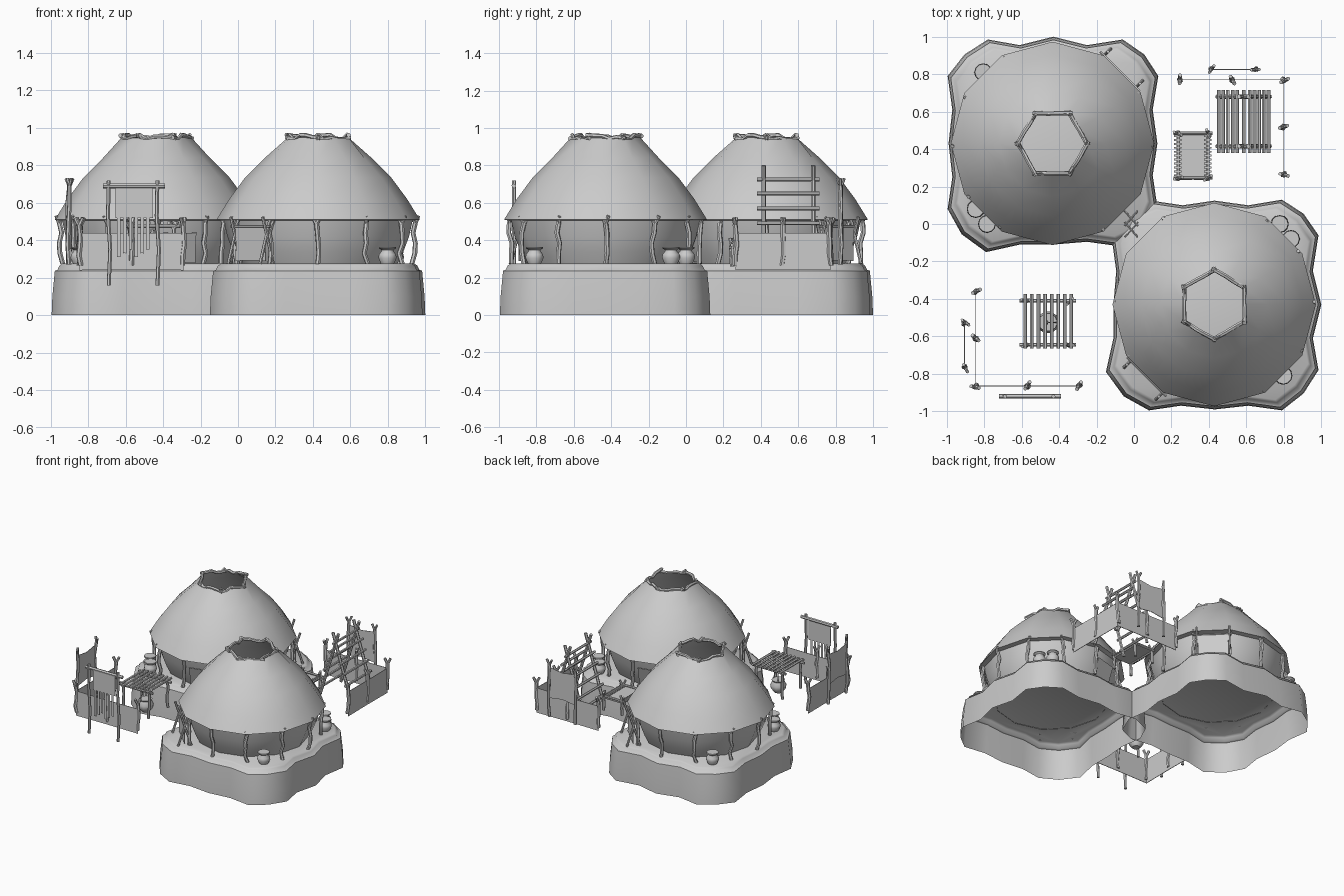
import bpy, bmesh, math, random
from mathutils import Vector, Matrix

if "Cube" in bpy.data.objects:
    bpy.data.objects.remove(bpy.data.objects["Cube"])
random.seed(4)

grey = bpy.data.materials.new("plain_grey")
grey.use_nodes = True
grey.diffuse_color = (0.6, 0.6, 0.6, 1)
grey.node_tree.nodes["Principled BSDF"].inputs["Base Color"].default_value = grey.diffuse_color

FLOOR, EAVE = 0.275, 0.51
HUTS = [Matrix.Translation((-0.435, 0.43, 0)),
        Matrix.Translation((0.428, -0.43, 0)) @ Matrix.Rotation(math.pi, 4, "Z")]


def finish(name, bm, places=(Matrix(),), angle=45):
    mesh = bpy.data.meshes.new(name)
    bmesh.ops.recalc_face_normals(bm, faces=bm.faces)
    bm.to_mesh(mesh)
    bm.free()
    mesh.materials.append(grey)
    for place in places:
        ob = bpy.data.objects.new(name, mesh)
        bpy.context.collection.objects.link(ob)
        ob.matrix_world = place
    bpy.ops.object.select_all(action="DESELECT")
    ob.select_set(True)
    bpy.context.view_layer.objects.active = ob
    bpy.ops.object.shade_smooth_by_angle(angle=math.radians(angle))


def loft(bm, rings, cap_start=False, cap_end=False):
    rows = [[bm.verts.new(p) for p in ring] for ring in rings]
    n = len(rows[0])
    for low, high in zip(rows, rows[1:]):
        for i in range(n):
            j = (i + 1) % n
            bm.faces.new((low[i], low[j], high[j], high[i]))
    if cap_start:
        bm.faces.new(rows[0][::-1])
    if cap_end:
        bm.faces.new(rows[-1])


def circle(r, z, n, x=0, y=0):
    return [(x + r * math.cos(math.tau * i / n), y + r * math.sin(math.tau * i / n), z) for i in range(n)]


def rod(bm, points, r=0.009, sides=6):
    points = [Vector(p) for p in points]
    axis = (points[-1] - points[0]).normalized()
    u = axis.orthogonal().normalized()
    v = axis.cross(u)
    ring = [u * math.cos(math.tau * i / sides) + v * math.sin(math.tau * i / sides) for i in range(sides)]
    loft(bm, [[p + d * r for d in ring] for p in points], True, True)


def branch(bm, x, y, z0, z1, r=0.012, wobble=0.01):
    """Crooked upright post with a forked top."""
    pts = []
    for t in (0, 0.25, 0.5, 0.75, 1):
        pts.append((x + random.uniform(-wobble, wobble), y + random.uniform(-wobble, wobble),
                    z0 + (z1 - 0.035 - z0) * t))
    rod(bm, pts, r)
    top = Vector(pts[-1])
    a = random.uniform(0, math.pi)
    for s in (-1, 1):
        rod(bm, [top - Vector((0, 0, 0.01)), top + Vector((s * 0.022 * math.cos(a), s * 0.022 * math.sin(a), 0.035))], r * 0.75)


def hide(bm, corners, pull=0.08):
    """Thin skin whose edges curve inward between its corners."""
    corners = [Vector(c) for c in corners]
    mid = sum(corners, Vector()) / 4
    pts = []
    for a, b in zip(corners, corners[1:] + corners[:1]):
        pts += [a, ((a + b) / 2).lerp(mid, pull)]
    off = (corners[1] - corners[0]).cross(corners[3] - corners[0]).normalized() * 0.002
    loft(bm, [[p - off for p in pts], [p + off for p in pts]], True, True)


# Scalloped mound, open underneath, mirrored along the diagonal
outline = [(-.35, .555), (-.18, .525), (0, .57), (.18, .525), (.37, .555), (.485, .475), (.56, .36), (.53, .18),
           (.555, 0), (.53, -.17), (.555, -.34), (.49, -.49), (.36, -.55), (.18, -.525), (0, -.54), (-.18, -.54),
           (-.36, -.58), (-.49, -.485), (-.565, -.35), (-.54, -.18), (-.56, 0), (-.54, .18), (-.565, .36), (-.475, .475)]
SWAP = Matrix(((0, 1, 0, 0), (1, 0, 0, 0), (0, 0, 1, 0), (0, 0, 0, 1)))
bm = bmesh.new()
loft(bm, [[(x * s, y * s, z) for x, y in outline] for s, z in
          ((1, 0), (.993, .1), (.97, .237), (.945, .242), (.925, .265), (.9, FLOOR))], cap_end=True)
finish("mound", bm, [Matrix.Translation((-.43, .43, 0)), Matrix.Translation((.43, -.43, 0)) @ SWAP], 58)

# Bulging hut wall
bm = bmesh.new()
loft(bm, [circle(r, z, 12) for r, z in ((.42, .27), (.455, .34), (.485, .42), (.505, EAVE))])
finish("hut_wall", bm, HUTS, 60)

# Roof running from twelve sides to a six sided smoke hole
HUB = [HUTS[0], HUTS[1] @ Matrix.Rotation(math.pi / 2, 4, "Z")]
bm = bmesh.new()
rings = [circle(r, z, 12) for r, z in ((.505, .505), (.543, EAVE), (.475, .62), (.39, .735), (.285, .84))]
top = circle(.185, .95, 6)
rings.append([p for a, b in zip(top, top[1:] + top[:1])
              for p in (a, tuple((i + j) / 2 for i, j in zip(a, b)))])
loft(bm, rings)
finish("roof", bm, HUB, 60)

# Crooked logs around the smoke hole, with stubs near the ends
bm = bmesh.new()
for a, b in zip(top, top[1:] + top[:1]):
    a, b = Vector(a), Vector(b)
    pts = [a.lerp(b, t) * random.uniform(.985, 1.015) for t in (-.07, .2, .4, .6, .8, 1.07)]
    rod(bm, pts, .012)
    rod(bm, [pts[1], a * .97 + Vector((0, 0, .045))], .009)
finish("smoke_hole_logs", bm, HUB)

# Posts under the eave
bm = bmesh.new()
for x, y, z in circle(.51, 0, 12):
    branch(bm, x, y, FLOOR, .53, .0135)
finish("eave_posts", bm, HUTS)

# Door skin on the side facing the yard
bm = bmesh.new()
facing = Matrix.Rotation(math.radians(-75), 3, "Z")
hide(bm, [facing @ Vector(p) for p in
          ((.425, -.1, .28), (.425, .1, .28), (.485, .09, .44), (.485, -.09, .44))], .02)
finish("door_skin", bm, HUTS)

# Lidded pots on the mound corners
bm = bmesh.new()
for x, y in ((-.37, .38), (-.41, -.35), (-.35, -.43)):
    loft(bm, [circle(r, FLOOR + z, 12, x, y) for r, z in
              ((.035, 0), (.048, .03), (.046, .05), (.033, .065), (.033, .073), (.046, .083), (.044, .09))], True, True)
finish("pots", bm, HUTS)

# Leaning poles with a skin at one corner
bm = bmesh.new()
for t in (-1, 1):
    c = Vector((.36, .385, FLOOR)) + Vector((.085, -.085, 0)) * t
    for s in (-1, 1):
        d = Vector((.035, .035, 0)) * s
        rod(bm, [c + d, c - d * .6 + Vector((0, 0, .25))], .009)
rod(bm, [(.255, .49, .475), (.465, .28, .475)], .007)
hide(bm, [(.28, .465, .29), (.44, .305, .29), (.44, .305, .47), (.28, .465, .47)], .03)
finish("leaning_poles", bm, HUTS)

# Crossed sticks on the ground between the huts
bm = bmesh.new()
for y in (-.03, .03):
    for s in (-1, 1):
        rod(bm, [(-.05, y - s * .04, FLOOR + .006), (.02, y + s * .04, FLOOR + .006)], .005)
finish("crossed_sticks", bm)

# Two corner fences of skin on posts
for cx, cy, sx, sy in ((-.845, -.865, 1, 1), (.8, .77, -1, -1)):
    bm = bmesh.new()
    ex, ey = cx + sx * .555, cy + sy * .505
    for x, y in ((cx, cy), (ex, cy), (cx, ey), ((cx + ex) / 2, cy), (cx, (cy + ey) / 2)):
        branch(bm, x, y, .265, .52, .014, .006)
    finish("fence_posts", bm)
    bm = bmesh.new()
    for x, y in ((ex, cy), (cx, ey)):
        hide(bm, [(cx, cy, .24), (x, y, .24), (x, y, .44), (cx, cy, .44)], .02)
    finish("fence_skins", bm)

# Skins stretched between tall forked posts
for a, b in (((-.905, -.53), (-.905, -.765)), ((.41, .825), (.65, .825))):
    bm = bmesh.new()
    for x, y in (a, b):
        branch(bm, x, y, .27, .73, .012, .006)
    hide(bm, [(*a, .42), (*b, .42), (*b, .67), (*a, .67)], .14)
    finish("stretched_skin", bm)

# Hanging frame with a fringed skin
bm = bmesh.new()
y = -.92
for x in (-.69, -.43):
    rod(bm, [(x, y, .16), (x + .008, y, .35), (x - .004, y, .53), (x, y, .72)], .011)
rod(bm, [(-.72, y, .69), (-.39, y, .69)], .013)
hide(bm, [(-.655, y, .52), (-.455, y, .52), (-.455, y, .685), (-.655, y, .685)], .02)
for i in range(6):
    x, low = -.645 + i * .031, .31 + .02 * (i % 3)
    hide(bm, [(x, y, low), (x + .018, y, low), (x + .018, y, .535), (x, y, .535)], .02)
finish("hanging_frame", bm)

# Slatted drying table with a hanging bowl
bm = bmesh.new()
for y in (-.41, -.645):
    rod(bm, [(-.61, y, .475), (-.31, y, .475)], .01)
    for x in (-.575, -.345):
        branch(bm, x, y, .265, .5, .011, .005)
for i in range(8):
    x = -.58 + i * .035
    rod(bm, [(x, -.665, .493), (x, -.375, .493)], .01)
finish("drying_table", bm)
bm = bmesh.new()
loft(bm, [circle(r, z, 10, -.46, -.525) for r, z in ((.03, .25), (.055, .28), (.06, .31), (.045, .34), (.05, .35))], True, True)
for x, y, z in circle(.045, .345, 3, -.46, -.525):
    rod(bm, [(x, y, z), (-.46, -.525, .48)], .004, 4)
finish("hanging_bowl", bm)

# A-shaped drying rack with rungs on both slopes
bm = bmesh.new()
X = .585
for s in (-1, 1):
    for y in (.415, .68):
        rod(bm, [(X + s * .14, y, .27), (X - s * .025, y, .8)], .012)
    for k in range(5):
        z = .33 + k * .08
        x = X + s * (.14 - .165 * (z - .27) / .53 + .012)
        rod(bm, [(x, .38, z), (x, .715, z)], .01)
rod(bm, [(X, .38, .725), (X, .715, .725)], .01)
finish("drying_rack", bm)

# Low bed of skin laced between two poles
bm = bmesh.new()
BED = .36
for x in (.235, .395):
    rod(bm, [(x, .23, BED), (x, .5, BED)], .009)
    for y in (.245, .485):
        branch(bm, x, y, .26, BED + .05, .012, .003)
    for i in range(11):
        y = .26 + i * .021
        rod(bm, [(x - .022, y, BED + .006), (x + .018, y, BED + .006)], .007, 4)
for y in (.245, .485):
    rod(bm, [(.21, y, BED + .015), (.42, y, BED + .015)], .009)
hide(bm, [(.235, .235, BED), (.395, .235, BED), (.395, .495, BED), (.235, .495, BED)], .01)
finish("laced_bed", bm)
